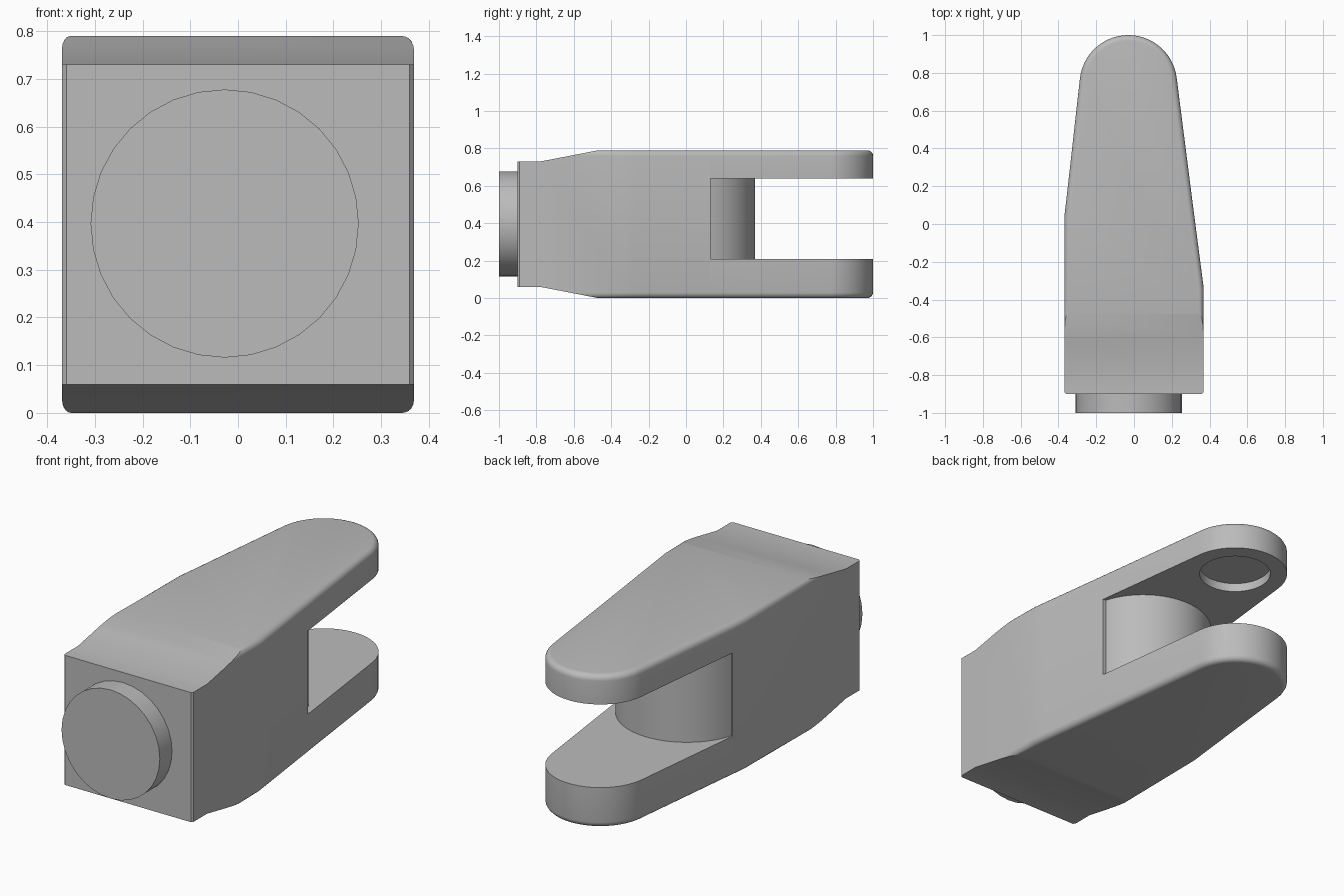
import bpy, bmesh, math
from mathutils import Vector

default = bpy.data.objects.get("Cube")
if default:
    bpy.data.objects.remove(default, do_unlink=True)

HEIGHT = 0.79
AXIS_X = -0.03
TIP_Y, TIP_R = 0.742, 0.258

grey = bpy.data.materials.new("plain grey")
grey.use_nodes = True
grey.diffuse_color = (0.5, 0.5, 0.5, 1)
grey.node_tree.nodes["Principled BSDF"].inputs["Base Color"].default_value = (0.5, 0.5, 0.5, 1)


def prism(name, points, direction):
    """Extrude a closed outline along a direction."""
    bm = bmesh.new()
    face = bm.faces.new([bm.verts.new(p) for p in points])
    new = bmesh.ops.extrude_face_region(bm, geom=[face])["geom"]
    bmesh.ops.translate(bm, vec=Vector(direction),
                        verts=[v for v in new if isinstance(v, bmesh.types.BMVert)])
    bmesh.ops.recalc_face_normals(bm, faces=bm.faces)
    mesh = bpy.data.meshes.new(name)
    bm.to_mesh(mesh)
    bm.free()
    mesh.materials.append(grey)
    obj = bpy.data.objects.new(name, mesh)
    bpy.context.collection.objects.link(obj)
    return obj


def arc(cx, cy, r, start, end, steps):
    angles = [math.radians(start + (end - start) * i / steps) for i in range(steps + 1)]
    return [(cx + r * math.cos(a), cy + r * math.sin(a)) for a in angles]


def apply(obj, modifier):
    bpy.ops.object.select_all(action="DESELECT")
    bpy.context.view_layer.objects.active = obj
    obj.select_set(True)
    bpy.ops.object.modifier_apply(modifier=modifier.name)


def cut(obj, cutter):
    mod = obj.modifiers.new("cut", "BOOLEAN")
    mod.operation, mod.solver, mod.object = "DIFFERENCE", "EXACT", cutter
    apply(obj, mod)
    bpy.data.objects.remove(cutter, do_unlink=True)


def smooth(obj, degrees):
    bpy.ops.object.select_all(action="DESELECT")
    bpy.context.view_layer.objects.active = obj
    obj.select_set(True)
    bpy.ops.object.shade_smooth_by_angle(angle=math.radians(degrees))


# Body: tapered outline with a round tip
outline = [(-0.36, -0.9), (0.36, -0.9), (0.369, -0.89), (0.369, -0.34), (0.36, -0.27), (0.308, 0.13)]
outline += arc(AXIS_X, TIP_Y, TIP_R, 7, 173, 28)
outline += [(-0.358, 0.13), (-0.369, 0.04), (-0.369, -0.89)]
body = prism("clevis_body", [(x, y, 0) for x, y in outline], (0, 0, HEIGHT))

# Rounded top and bottom rims
bm = bmesh.new()
bm.from_mesh(body.data)
rims = [e for e in bm.edges if abs(e.verts[0].co.z - e.verts[1].co.z) < 0.01
        and max(v.co.y for v in e.verts) > -0.885]
bmesh.ops.bevel(bm, geom=rims, offset=0.03, segments=5, profile=0.5, affect="EDGES")
bm.to_mesh(body.data)
bm.free()

# Sloped shoulders at the front, above and below
shoulder = [(-1.1, 0.73), (-0.78, 0.73), (-0.47, HEIGHT), (-0.42, 0.8), (-0.42, 0.95), (-1.1, 0.95)]
for flip in (False, True):
    cut(body, prism("shoulder_cutter",
                    [(-0.6, y, HEIGHT - z if flip else z) for y, z in shoulder], (1.2, 0, 0)))

# Fork slot with a bulging inner wall
slot = [(0.7, 1.2), (-0.7, 1.2), (-0.7, 0.13)]
slot += arc(AXIS_X, 0.035, 0.335, 163.5, 16.5, 32) + [(0.7, 0.13)]
cut(body, prism("slot_cutter", [(x, y, 0.21) for x, y in slot], (0, 0, 0.43)))

# Shallow round pocket under the upper prong
pocket = arc(AXIS_X, TIP_Y, 0.175, 0, 350, 35)
cut(body, prism("pocket_cutter", [(x, y, 0.5) for x, y in pocket], (0, 0, 0.185)))
smooth(body, 30)

# Round boss on the front face
ring = arc(AXIS_X + 0.002, 0.397, 0.281, 0, 348.75, 31)
boss = prism("front_boss", [(x, -1, z) for x, z in ring], (0, 0.11, 0))
smooth(boss, 30)
